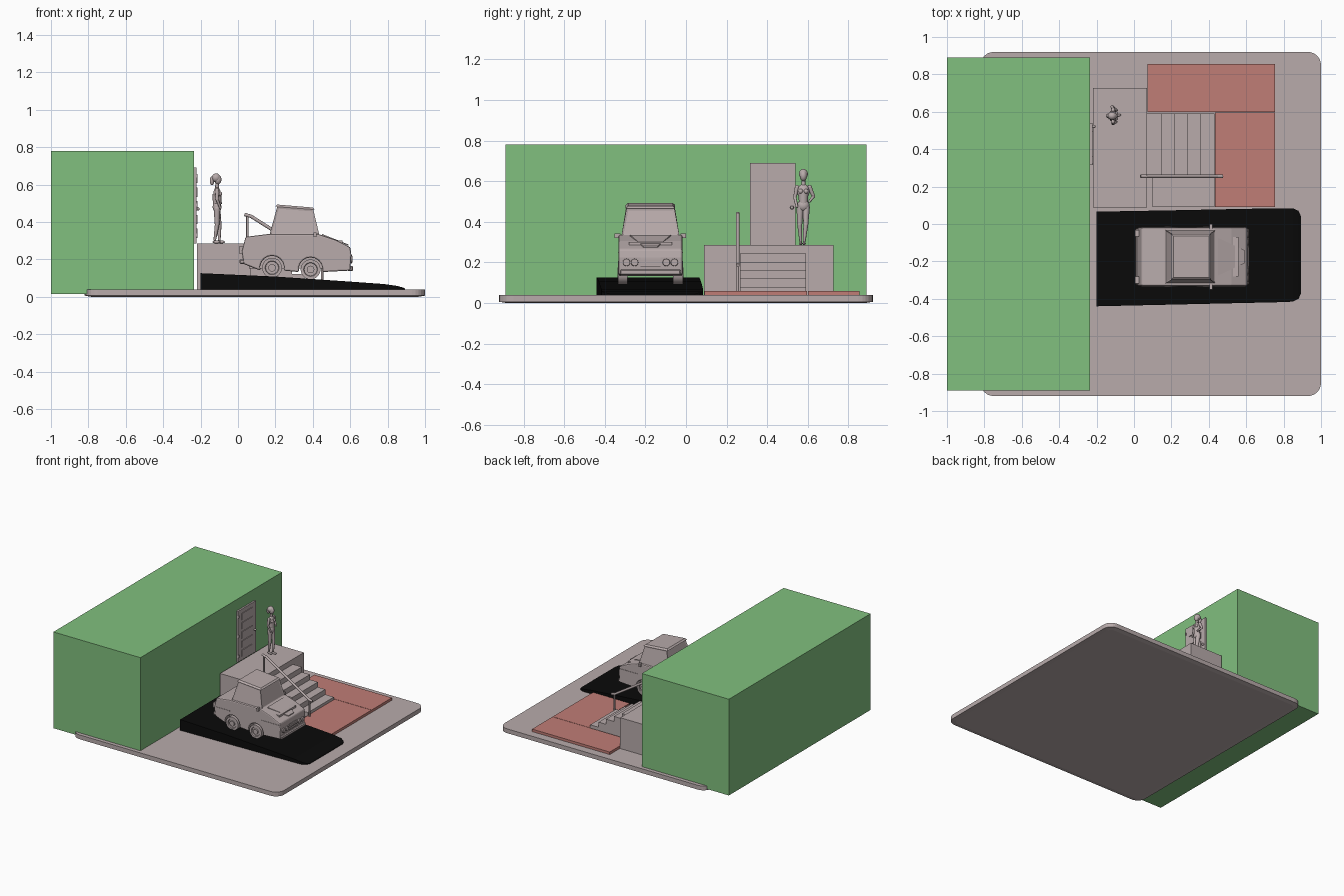
import bpy, bmesh, math
from mathutils import Vector, Matrix

if "Cube" in bpy.data.objects:
    bpy.data.objects.remove(bpy.data.objects["Cube"], do_unlink=True)


def material(name, rgb):
    m = bpy.data.materials.new(name)
    m.use_nodes = True
    m.diffuse_color = (*rgb, 1)
    m.node_tree.nodes["Principled BSDF"].inputs["Base Color"].default_value = (*rgb, 1)
    return m


STONE = material("pale_stone", (0.48, 0.407, 0.407))
GREEN = material("leaf_green", (0.22, 0.525, 0.21))
RED = material("brick_red", (0.53, 0.205, 0.18))
BLACK = material("asphalt_black", (0.003, 0.003, 0.003))


def finish(name, bm, mat=STONE, bevel=0, segments=1, smooth=False):
    bmesh.ops.recalc_face_normals(bm, faces=bm.faces[:])
    me = bpy.data.meshes.new(name)
    bm.to_mesh(me)
    bm.free()
    ob = bpy.data.objects.new(name, me)
    bpy.context.collection.objects.link(ob)
    me.materials.append(mat)
    if bevel:
        mod = ob.modifiers.new("bevel", "BEVEL")
        mod.width, mod.segments, mod.limit_method = bevel, segments, "ANGLE"
        mod.angle_limit = math.radians(40)
    if smooth:
        bpy.ops.object.select_all(action="DESELECT")
        ob.select_set(True)
        bpy.context.view_layer.objects.active = ob
        bpy.ops.object.shade_smooth_by_angle(angle=math.radians(35))
    return ob


def add_box(bm, x, y, z):
    loc = Vector(((x[0] + x[1]) / 2, (y[0] + y[1]) / 2, (z[0] + z[1]) / 2))
    size = Matrix.Diagonal((x[1] - x[0], y[1] - y[0], z[1] - z[0], 1))
    bmesh.ops.create_cube(bm, size=1, matrix=Matrix.Translation(loc) @ size)


def box(name, x, y, z, mat=STONE, bevel=0):
    bm = bmesh.new()
    add_box(bm, x, y, z)
    return finish(name, bm, mat, bevel)


def add_rod(bm, a, b, r1, r2=None, sides=12):
    a, b = Vector(a), Vector(b)
    d = b - a
    rot = d.to_track_quat("Z", "Y").to_matrix().to_4x4()
    bmesh.ops.create_cone(bm, cap_ends=True, segments=sides, radius1=r1,
                          radius2=r1 if r2 is None else r2, depth=d.length,
                          matrix=Matrix.Translation((a + b) / 2) @ rot)


def add_ball(bm, loc, scale):
    bmesh.ops.create_uvsphere(bm, u_segments=14, v_segments=9, radius=1,
                              matrix=Matrix.Translation(loc) @ Matrix.Diagonal((*scale, 1)))


def extrude(bm, points, offset):
    face = bm.faces.new([bm.verts.new(p) for p in points])
    new = bmesh.ops.extrude_face_region(bm, geom=[face])["geom"]
    bmesh.ops.translate(bm, vec=offset, verts=[v for v in new if isinstance(v, bmesh.types.BMVert)])


def loft(bm, rings):
    loops = [[bm.verts.new(p) for p in ring] for ring in rings]
    for a, b in zip(loops, loops[1:]):
        for i in range(len(a)):
            j = (i + 1) % len(a)
            bm.faces.new((a[i], a[j], b[j], b[i]))
    bm.faces.new(loops[0])
    bm.faces.new(loops[-1])


# Ground plate with rounded corners and a chamfered underside
bm = bmesh.new()
rings = []
for z, shrink in ((0, 0.035), (0.006, 0), (0.04, 0)):
    ring = []
    for k, (cx, cy) in enumerate(((0.93, 0.85), (-0.75, 0.85), (-0.75, -0.85), (0.93, -0.85))):
        for i in range(7):
            a = math.radians(k * 90 + i * 15)
            ring.append((cx + (0.07 - shrink) * math.cos(a), cy + (0.07 - shrink) * math.sin(a), z))
    rings.append(ring)
loft(bm, rings)
finish("ground_plate", bm)

# House, porch and paving
box("house", (-1, -0.235), (-0.89, 0.89), (0.015, 0.78), GREEN)
box("porch", (-0.22, 0.07), (0.088, 0.727), (0.035, 0.285))
box("back_paving", (0.072, 0.755), (0.60, 0.855), (0.035, 0.06), RED)
box("side_paving", (0.432, 0.755), (0.09, 0.597), (0.035, 0.06), RED)
box("stair_side_slab", (0.10, 0.43), (0.09, 0.25), (0.035, 0.05))

# Stairs as one stepped profile
bm = bmesh.new()
edges_x = [0.07, 0.15, 0.22, 0.29, 0.355, 0.43]
profile = [(0.07, 0.04)]
for i in range(5):
    z = 0.285 - 0.041 * (i + 1)
    profile += [(edges_x[i], z), (edges_x[i + 1], z)]
profile.append((0.43, 0.04))
extrude(bm, [(x, 0.265, z) for x, z in profile], (0, 0.325, 0))
finish("stairs", bm)

# Handrail with posts
bm = bmesh.new()
add_rod(bm, (0.035, 0.255, 0.44), (0.07, 0.255, 0.43), 0.009)
add_rod(bm, (0.065, 0.255, 0.433), (0.45, 0.255, 0.19), 0.009)
add_rod(bm, (0.445, 0.255, 0.193), (0.475, 0.255, 0.185), 0.009)
for x, low, top in ((0.05, 0.28, 0.435), (0.45, 0.04, 0.19)):
    add_rod(bm, (x, 0.255, low), (x, 0.255, top), 0.006)
finish("handrail", bm, smooth=True)

# Door with stacked panels, hinges and knob
box("door", (-0.236, -0.222), (0.315, 0.54), (0.285, 0.69))
bm = bmesh.new()
for i in range(5):
    z = 0.315 + i * 0.073
    add_box(bm, (-0.223, -0.217), (0.36, 0.495), (z, z + 0.05))
for z in (0.32, 0.48, 0.635):
    add_box(bm, (-0.223, -0.216), (0.318, 0.326), (z, z + 0.02))
finish("door_panels", bm)
bm = bmesh.new()
add_ball(bm, (-0.214, 0.522, 0.47), (0.009, 0.009, 0.009))
finish("door_knob", bm, smooth=True)

# Sloped driveway lofted along its length: x, y range, top height
bm = bmesh.new()
sections = [(-0.20, -0.44, 0.066, 0.126), (0.2, -0.431, 0.073, 0.108), (0.6, -0.422, 0.081, 0.081),
            (0.78, -0.418, 0.084, 0.068), (0.85, -0.415, 0.084, 0.058),
            (0.88, -0.40, 0.07, 0.05), (0.893, -0.37, 0.04, 0.044)]
loft(bm, [[(x, a, 0.036), (x, b, 0.036), (x, b, z), (x, a, z)] for x, a, b, z in sections])
finish("driveway", bm, BLACK)

# Car body: side profile with wheel arches
CY = -0.175
WHEELS = ((0.182, 0.155), (0.388, 0.146))


def arch(cx, cz, floor, r=0.064):
    start = math.asin((floor - cz) / r)
    return [(cx + r * math.cos(a), cz + r * math.sin(a))
            for a in (math.pi - start + (2 * start - math.pi) * i / 10 for i in range(11))]


profile = [(0.03, 0.175), (0.02, 0.24), (0.04, 0.32), (0.16, 0.335), (0.43, 0.335),
           (0.52, 0.305), (0.60, 0.265), (0.606, 0.225), (0.60, 0.14)]
profile += [(x, z) for x, z in reversed(arch(*WHEELS[1], 0.132))]
profile += [(x, z) for x, z in reversed(arch(*WHEELS[0], 0.14))]
bm = bmesh.new()
extrude(bm, [(x, CY - 0.157, z) for x, z in profile], (0, 0.314, 0))
finish("car_body", bm, bevel=0.008, segments=2)
box("car_chassis", (0.06, 0.56), (CY - 0.105, CY + 0.105), (0.15, 0.30))

# Cabin with inset windows
bm = bmesh.new()
loft(bm, [[(0.168, CY - 0.143, 0.33), (0.435, CY - 0.143, 0.33), (0.435, CY + 0.143, 0.33), (0.168, CY + 0.143, 0.33)],
          [(0.21, CY - 0.118, 0.483), (0.402, CY - 0.118, 0.468), (0.402, CY + 0.118, 0.468), (0.21, CY + 0.118, 0.483)]])
bmesh.ops.recalc_face_normals(bm, faces=bm.faces[:])
bm.normal_update()
sides = [f for f in bm.faces if abs(f.normal.z) < 0.7]
bmesh.ops.inset_individual(bm, faces=sides, thickness=0.014, depth=-0.004)
finish("car_cabin", bm)
bm = bmesh.new()
loft(bm, [[(0.198 + s, y0, 0.482 + dz), (0.412 - s, y0, 0.466 + dz), (0.412 - s, y1, 0.466 + dz), (0.198 + s, y1, 0.482 + dz)]
          for s, dz, y0, y1 in ((0, 0, CY - 0.122, CY + 0.122), (0.012, 0.011, CY - 0.11, CY + 0.11))])
finish("car_roof", bm)

# Wheels with recessed rims and hubs
for (x, z), place in zip(WHEELS, ("rear", "front")):
    for side, label in ((-1, "right"), (1, "left")):
        bm = bmesh.new()
        y = CY + side * 0.16
        add_rod(bm, (x, CY + side * 0.112, z), (x, y, z), 0.053, sides=28)
        cap = max(bm.faces, key=lambda f: (len(f.verts), side * f.calc_center_median().y))
        bmesh.ops.inset_individual(bm, faces=[cap], thickness=0.016)
        bmesh.ops.inset_individual(bm, faces=[cap], thickness=0.003, depth=-0.008)
        add_rod(bm, (x, y - side * 0.012, z), (x, y + side * 0.002, z), 0.02, 0.02, 16)
        finish(f"{place}_{label}_wheel", bm, smooth=True)

# Lamps, bumpers, grille, mirrors and door seams
bm = bmesh.new()
for side in (-1, 1):
    for off in (0.078, 0.118):
        add_rod(bm, (0.595, CY + side * off, 0.2), (0.613, CY + side * off, 0.2), 0.02, 0.017, 16)
finish("car_headlights", bm, smooth=True)
bm = bmesh.new()
for z in (0.182, 0.2, 0.218):
    add_box(bm, (0.598, 0.61), (CY - 0.05, CY + 0.05), (z - 0.005, z + 0.005))
finish("car_grille", bm)
box("front_bumper", (0.585, 0.615), (CY - 0.15, CY + 0.15), (0.137, 0.165), bevel=0.006)
box("rear_bumper", (0.008, 0.04), (CY - 0.15, CY + 0.15), (0.175, 0.2), bevel=0.006)
bm = bmesh.new()
for side in (-1, 1):
    y = CY + side * 0.125
    add_box(bm, (0.005, 0.03), (y - 0.018, y + 0.018), (0.23, 0.27))
finish("car_tail_lamps", bm)
bm = bmesh.new()
for side in (-1, 1):
    y = CY + side * 0.162
    add_box(bm, (0.405, 0.42), (y - 0.014, y + 0.014), (0.32, 0.343))
    for x in ((0.04, 0.16), (0.43, 0.595)):
        ys = sorted((CY + side * 0.155, CY + side * 0.16))
        add_box(bm, x, ys, (0.246, 0.251))
finish("car_mirrors_and_trim", bm)
bm = bmesh.new()
extrude(bm, [(0.45, CY - 0.10, 0.329), (0.59, CY - 0.035, 0.274), (0.59, CY + 0.035, 0.274), (0.45, CY + 0.10, 0.329)], (0, 0, 0.006))
finish("car_hood_ridge", bm)

# Standing figure on the porch, one hand on the hip
PX, PY, PZ = -0.112, 0.578, 0.285


def at(x, y, z):
    return (PX + x, PY + y, PZ + z)


bm = bmesh.new()
limbs = [[(-0.012, -0.013, 0.02, 0.007), (0.0, -0.018, 0.10, 0.012), (0.0, -0.016, 0.185, 0.018)],
         [(0.012, 0.004, 0.02, 0.007), (0.012, 0.012, 0.10, 0.012), (0.0, 0.014, 0.185, 0.018)],
         [(0.0, -0.031, 0.285, 0.011), (0.0, -0.042, 0.235, 0.008), (0.018, -0.032, 0.19, 0.006)],
         [(0.0, 0.031, 0.285, 0.011), (-0.005, 0.05, 0.24, 0.008), (0.02, 0.03, 0.215, 0.006)],
         [(0.0, 0, 0.28, 0.011), (0.0, 0, 0.325, 0.009)]]
for limb in limbs:
    for *p, r in limb:
        add_ball(bm, at(*p), (r, r, r))
    for a, b in zip(limb, limb[1:]):
        add_rod(bm, at(*a[:3]), at(*b[:3]), a[3], b[3])
add_ball(bm, at(0, 0, 0.195), (0.024, 0.031, 0.03))
add_ball(bm, at(0, 0, 0.265), (0.02, 0.031, 0.036))
add_rod(bm, at(0, 0, 0.195), at(0, 0, 0.265), 0.022, 0.024)
for y in (-0.013, 0.013):
    add_ball(bm, at(0.016, y, 0.265), (0.011, 0.012, 0.012))
add_ball(bm, at(-0.003, -0.013, 0.008), (0.022, 0.008, 0.008))
add_ball(bm, at(0.022, 0.004, 0.008), (0.022, 0.008, 0.008))
add_ball(bm, at(0.004, 0, 0.342), (0.02, 0.018, 0.027))
finish("figure_body", bm, smooth=True)
bm = bmesh.new()
add_ball(bm, at(-0.005, 0, 0.351), (0.024, 0.022, 0.024))
add_ball(bm, at(-0.027, 0, 0.335), (0.012, 0.012, 0.024))
finish("figure_hair", bm, smooth=True)
